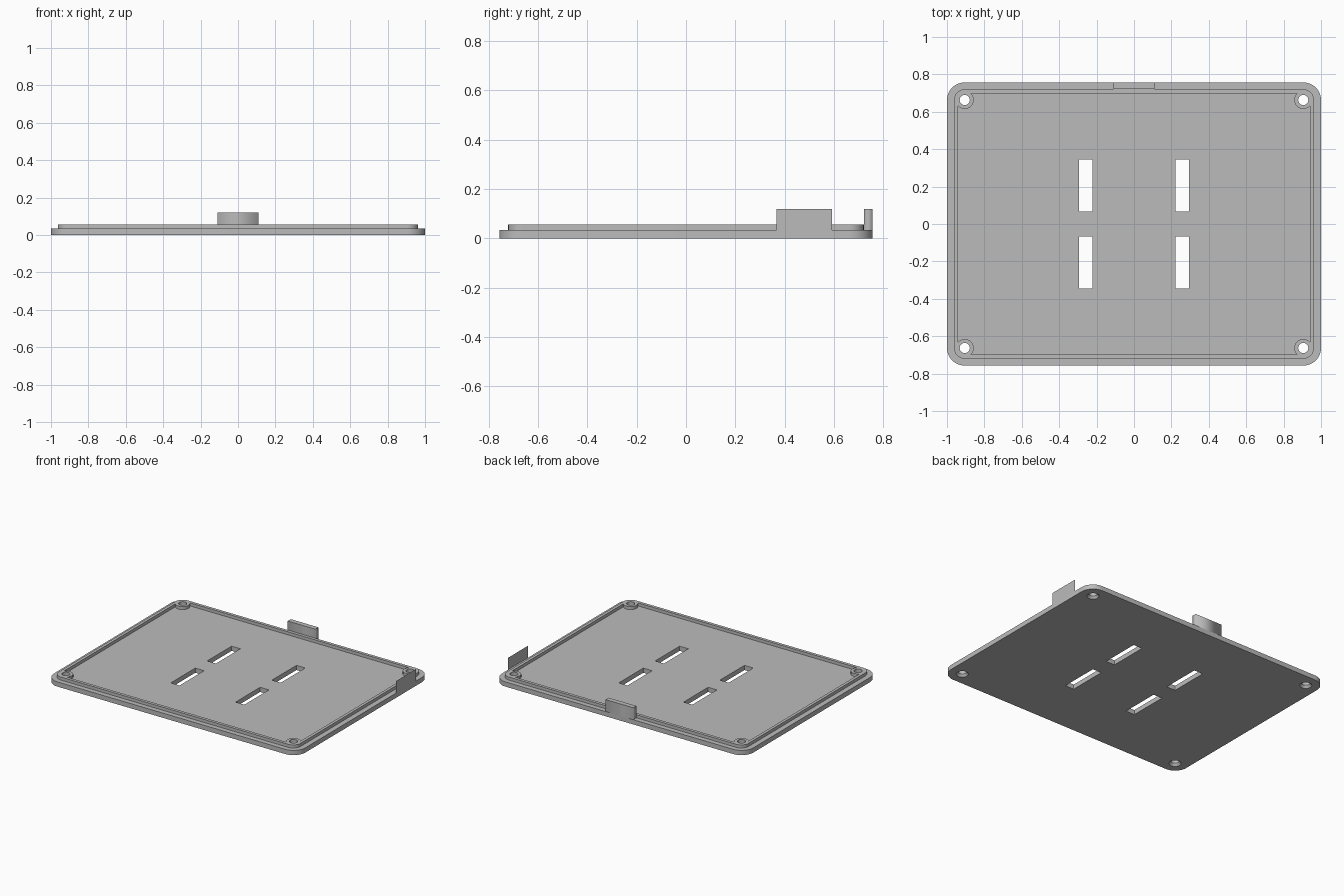
import bpy, bmesh, math

if "Cube" in bpy.data.objects:
    bpy.data.objects.remove(bpy.data.objects["Cube"])

HX, HY = 1.0, 0.757            # half size of the lid
CX, CY = 0.905, 0.663          # screw centres, shared by the corner roundings
LIP, RIM, TOP = 0.034, 0.056, 0.12
HOLE_R, BOSS_R = 0.027, 0.048

grey = bpy.data.materials.new("light grey")
grey.diffuse_color = (0.5, 0.5, 0.5, 1)
grey.use_nodes = True
grey.node_tree.nodes["Principled BSDF"].inputs["Base Color"].default_value = grey.diffuse_color


def arc(cx, cy, r, a0, a1, n):
    return [(cx + r * math.cos(a0 + (a1 - a0) * i / n),
             cy + r * math.sin(a0 + (a1 - a0) * i / n)) for i in range(n + 1)]


def circle(cx, cy, r, n=32):
    return arc(cx, cy, r, 0, 2 * math.pi, n)[:-1]


def rounded(hx, hy, r):
    pts = []
    for k, (sx, sy) in enumerate(CORNERS):
        a = k * math.pi / 2
        pts += arc(sx * (hx - r), sy * (hy - r), r, a, a + math.pi / 2, 12)
    return pts


def rect(x0, x1, y0, y1):
    return [(x0, y0), (x1, y0), (x1, y1), (x0, y1)]


def extrude(name, loops, z0, z1):
    """Fill outlines (inner loops become holes) and extrude from z0 to z1."""
    cu = bpy.data.curves.new(name, 'CURVE')
    cu.dimensions, cu.fill_mode = '2D', 'BOTH'
    cu.extrude = (z1 - z0) / 2
    for pts in loops:
        s = cu.splines.new('POLY')
        s.points.add(len(pts) - 1)
        for p, (x, y) in zip(s.points, pts):
            p.co = (x, y, 0, 1)
        s.use_cyclic_u = True
    ob = bpy.data.objects.new(name, cu)
    bpy.context.collection.objects.link(ob)
    select(ob)
    bpy.ops.object.convert(target='MESH')
    ob = bpy.context.object
    bm = bmesh.new()
    bm.from_mesh(ob.data)
    bmesh.ops.translate(bm, verts=bm.verts, vec=(0, 0, (z0 + z1) / 2))
    bmesh.ops.remove_doubles(bm, verts=bm.verts, dist=1e-5)
    bmesh.ops.recalc_face_normals(bm, faces=bm.faces)
    bm.to_mesh(ob.data)
    bm.free()
    return finish(ob)


def select(ob):
    bpy.ops.object.select_all(action='DESELECT')
    ob.select_set(True)
    bpy.context.view_layer.objects.active = ob


def finish(ob):
    ob.data.materials.clear()
    ob.data.materials.append(grey)
    return ob


def smooth(ob):
    select(ob)
    bpy.ops.object.shade_smooth_by_angle(angle=math.radians(30))


CORNERS = [(1, 1), (-1, 1), (-1, -1), (1, -1)]
screws = [circle(sx * CX, sy * CY, HOLE_R) for sx, sy in CORNERS]

# Base plate with four slots and four screw holes
slots = []
for sx in (-1, 1):
    for sy in (-1, 1):
        xs = sorted((sx * 0.223, sx * 0.293))
        ys = sorted((sy * 0.067, sy * 0.346))
        slots.append(rect(*xs, *ys))
plate = extrude("base_plate", [rounded(HX, HY, 0.095)] + slots + screws, 0, LIP)

# Countersinks on the underside
bm = bmesh.new()
for sx, sy in CORNERS:
    made = bmesh.ops.create_cone(bm, cap_ends=True, segments=32, radius1=0.0435,
                                 radius2=0.0255, depth=0.024)
    bmesh.ops.translate(bm, verts=made['verts'], vec=(sx * CX, sy * CY, 0.007))
me = bpy.data.meshes.new("countersink_cutter")
bm.to_mesh(me)
bm.free()
cutter = bpy.data.objects.new("countersink_cutter", me)
bpy.context.collection.objects.link(cutter)
cutter.hide_render = True
mod = plate.modifiers.new("countersinks", 'BOOLEAN')
mod.operation, mod.solver, mod.object = 'DIFFERENCE', 'EXACT', cutter
select(plate)
bpy.ops.object.modifier_apply(modifier=mod.name)
bpy.data.objects.remove(cutter)
smooth(plate)

# Raised rim whose inner outline bulges around the screw bosses
IX, IY = 0.941, 0.699
b0 = -math.acos((IX - CX) / BOSS_R)                 # boss meets the long side
b1 = math.pi - math.asin((IY - CY) / BOSS_R)        # boss meets the short side
bulge = arc(CX, CY, BOSS_R, b0, b1 - 2 * math.pi, 18)
inner = []
for sx, sy in CORNERS:
    pts = [(sx * x, sy * y) for x, y in bulge]
    inner += pts if sx * sy > 0 else pts[::-1]
rim = extrude("rim", [rounded(0.962, 0.721, 0.058), inner] + screws, LIP, RIM)
smooth(rim)

# Back tab
extrude("back_tab", [rect(-0.11, 0.11, 0.722, HY)], LIP, TOP)

# Paper-thin side tab on the right edge
me = bpy.data.meshes.new("side_tab")
me.from_pydata([(HX, 0.366, LIP), (HX, 0.592, LIP), (HX, 0.592, TOP), (HX, 0.366, TOP)],
               [], [(0, 1, 2, 3)])
side = bpy.data.objects.new("side_tab", me)
bpy.context.collection.objects.link(side)
finish(side)
